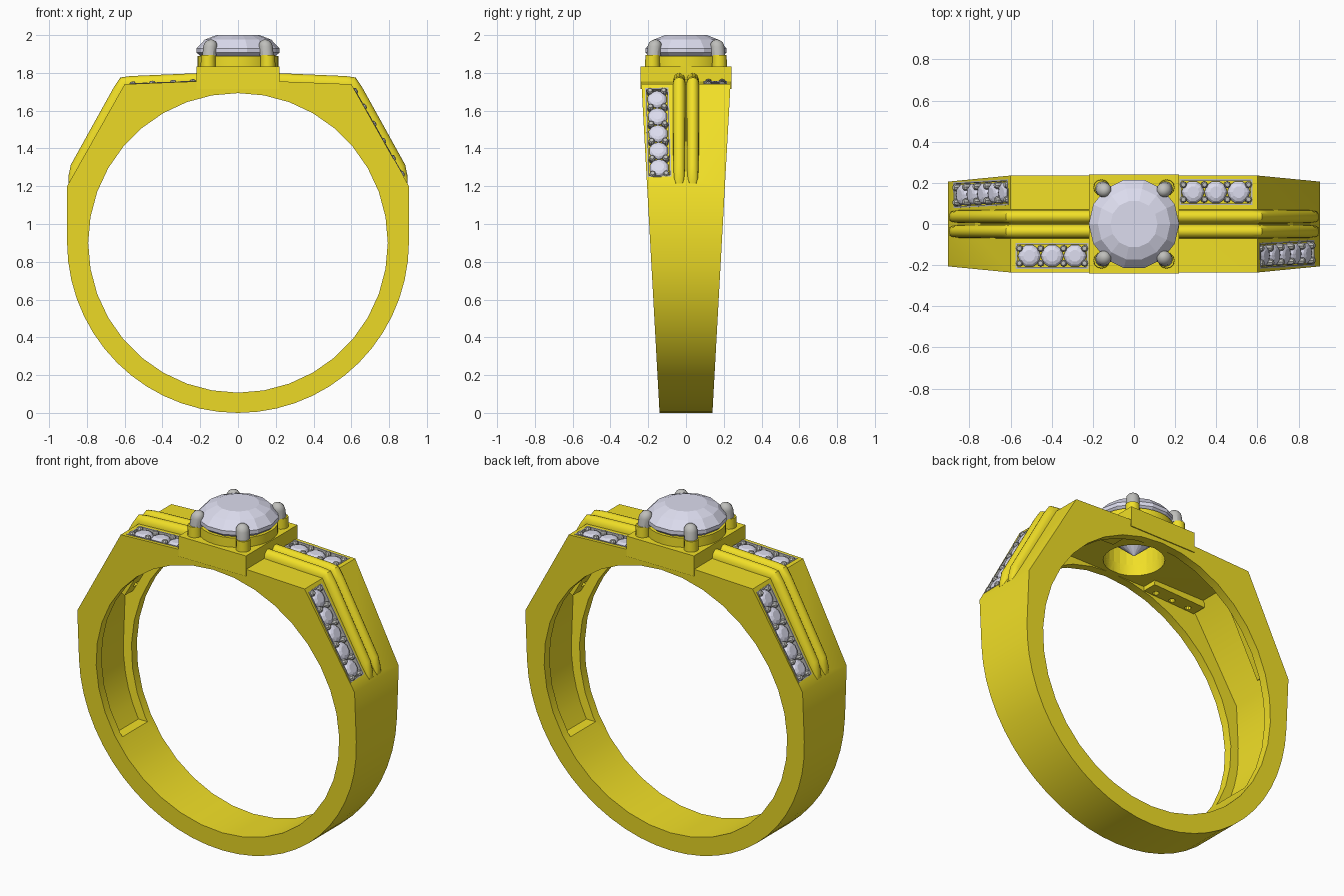
import bpy, bmesh, math
from mathutils import Matrix, Vector

if "Cube" in bpy.data.objects:
    bpy.data.objects.remove(bpy.data.objects["Cube"])

def material(name, rgb):
    m = bpy.data.materials.new(name)
    m.diffuse_color = (*rgb, 1)
    m.use_nodes = True
    m.node_tree.nodes["Principled BSDF"].inputs["Base Color"].default_value = m.diffuse_color
    return m

GOLD = material("gold", (0.88, 0.74, 0.02))
STONE = material("stone", (0.72, 0.72, 0.86))
METAL = material("white_metal", (0.52, 0.52, 0.50))

def finish(name, bm, mat, smooth=False):
    bmesh.ops.remove_doubles(bm, verts=bm.verts, dist=1e-5)
    bmesh.ops.recalc_face_normals(bm, faces=bm.faces)
    me = bpy.data.meshes.new(name)
    bm.to_mesh(me)
    bm.free()
    me.materials.append(mat)
    ob = bpy.data.objects.new(name, me)
    bpy.context.collection.objects.link(ob)
    if smooth:
        smooth_edges(ob)
    return ob

def activate(ob):
    bpy.ops.object.select_all(action='DESELECT')
    ob.select_set(True)
    bpy.context.view_layer.objects.active = ob

def smooth_edges(ob):
    activate(ob)
    bpy.ops.object.shade_smooth_by_angle(angle=math.radians(30))

def grid_faces(bm, rows, close=True):
    for a, b in zip(rows, rows[1:]):
        n = len(a)
        for i in range(n if close else n - 1):
            bm.faces.new((a[i], a[(i + 1) % n], b[(i + 1) % n], b[i]))

def lathe(name, prof, n, mat, mx=Matrix(), smooth=False):
    bm = bmesh.new()
    rows = [[bm.verts.new(mx @ Vector((r * math.cos(2 * math.pi * i / n),
                                       r * math.sin(2 * math.pi * i / n), z)))
             for i in range(n)] for r, z in prof]
    grid_faces(bm, rows)
    bmesh.ops.dissolve_degenerate(bm, edges=bm.edges, dist=1e-6)
    return finish(name, bm, mat, smooth)

def prism(name, pts, width, mat=GOLD):
    """Extrude an x-z outline to y = +-width(z)."""
    bm = bmesh.new()
    a = [bm.verts.new((x, -width(z), z)) for x, z in pts]
    b = [bm.verts.new((x, width(z), z)) for x, z in pts]
    grid_faces(bm, [a, b])
    bm.faces.new(a)
    bm.faces.new(b[::-1])
    return finish(name, bm, mat)

def box(name, lo, hi, mat, mx=Matrix()):
    bm = bmesh.new()
    lo, hi = Vector(lo), Vector(hi)
    bmesh.ops.create_cube(bm, size=1, matrix=mx @ Matrix.Translation((lo + hi) / 2)
                          @ Matrix.Diagonal((*(hi - lo), 1)))
    return finish(name, bm, mat)

def cut(ob, cutter):
    mod = ob.modifiers.new("cut", 'BOOLEAN')
    mod.operation, mod.solver, mod.object = 'DIFFERENCE', 'EXACT', cutter
    activate(ob)
    bpy.ops.object.modifier_apply(modifier=mod.name)

def discard(ob):
    bpy.data.objects.remove(ob, do_unlink=True)

def arc(cz, r, a0, a1, n):
    return [(r * math.cos(math.radians(a0 + (a1 - a0) * i / n)),
             cz + r * math.sin(math.radians(a0 + (a1 - a0) * i / n))) for i in range(n + 1)]

def half_width(z):
    return 0.14 + 0.055 * z

# shank: tapered outline with bore and hollowed inside
right = arc(0.905, 0.905, -90, 0, 14) + [(0.905, 1.2), (0.6, 1.74), (0.22, 1.755)]
shank = prism("shank", right + [(-x, z) for x, z in right[:0:-1]], half_width)
bore = prism("bore_cutter", arc(0.9, 0.793, 0, 360, 36)[:-1], lambda z: 0.5)
hollow = arc(0.905, 0.845, -30, 0, 5) + [(0.845, 1.17), (0.56, 1.69)]
cavity = prism("cavity_cutter", hollow + [(-x, z) for x, z in hollow[::-1]],
               lambda z: half_width(z) - 0.05)
hole = lathe("hole_cutter", [(0, 1.5), (0.165, 1.5), (0.165, 1.95), (0, 1.95)], 28, GOLD)
for c in (bore, cavity, hole):
    cut(shank, c)

# seat block under the centre stone
seat = box("seat", (-0.22, -0.24, 1.715), (0.22, 0.24, 1.835), GOLD)
cut(seat, hole)
for c in (bore, cavity, hole):
    discard(c)
lathe("collar", [(0.165, 1.83), (0.215, 1.83), (0.215, 1.89), (0.185, 1.89), (0.165, 1.83)],
      32, GOLD, smooth=True)

# faceted stones: unit profile with girdle radius 1 and table at 0
CUT = [(0, 0), (0.52, 0), (0.8, -0.11), (1, -0.32), (1, -0.42), (0.5, -0.86), (0, -1.3)]
def stone(name, mx, r, n):
    lathe(name, [(a * r, b * r) for a, b in CUT], n, STONE, mx)

stone("centre_stone", Matrix.Translation((0, 0, 2.0)), 0.22, 14)

# claws: gold posts with rounded pale tips leaning over the stone
for sx in (-1, 1):
    for sy in (-1, 1):
        base = Matrix.Translation((sx * 0.158, sy * 0.177, 1.83))
        lathe("claw_post", [(0, 0), (0.04, 0), (0.038, 0.065), (0, 0.065)], 12, GOLD, base, True)
        lean = Matrix.Identity(4)
        lean[0][2], lean[1][2] = -0.10 * sx, -0.10 * sy
        tip = [(0, 0.06), (0.037, 0.06), (0.037, 0.11)]
        tip += [(0.037 * math.cos(t), 0.11 + 0.037 * math.sin(t)) for t in (0.4, 0.8, 1.2)] + [(0, 0.147)]
        lathe("claw_tip", tip, 12, METAL, base @ lean, True)

# side trays of small stones, repeated by half a turn about z
def tray(start, end, normal, count, turn):
    s, e, nz = Vector(start), Vector(end), Vector(normal)
    ax = (e - s).normalized()
    ay = nz.cross(ax).normalized()
    az = ax.cross(ay)
    mx = Matrix((ax, ay, az)).transposed().to_4x4()
    mx.translation = s
    mx = turn @ mx
    L, w = (e - s).length, 0.063
    recess = box("recess_cutter", (0, -w, -0.03), (L, w, 0.05), GOLD, mx)
    cut(shank, recess)
    discard(recess)
    # backing bar with drilled holes, visible inside the ring
    back = box("tray_back", (0.003, -w, -0.092), (L - 0.003, w, -0.028), GOLD, mx)
    pitch = (L - 0.02) / count
    spots = [0.01 + pitch * (i + 0.5) for i in range(count)]
    for x in spots:
        drill = lathe("drill_cutter", [(0, -0.12), (0.018, -0.12), (0.018, 0), (0, 0)], 10, GOLD,
                      mx @ Matrix.Translation((x, 0, 0)))
        cut(back, drill)
        discard(drill)
    # pale rim
    t = 0.008
    for lo, hi in (((0, -w, -0.03), (L, t - w, 0.002)), ((0, w - t, -0.03), (L, w, 0.002)),
                   ((0, -w, -0.03), (t, w, 0.002)), ((L - t, -w, -0.03), (L, w, 0.002))):
        box("tray_rim", lo, hi, METAL, mx)
    for x in spots:
        stone("small_stone", mx @ Matrix.Translation((x, 0, 0.004)), pitch * 0.5, 10)
    for i in range(count + 1):
        x = min(max(0.01 + pitch * i, 0.018), L - 0.018)
        for y in (-0.036, 0.036):
            lathe("bead", [(0, -0.03), (0.017, -0.03), (0.017, 0.003), (0.011, 0.011), (0, 0.013)],
                  8, METAL, mx @ Matrix.Translation((x, y, 0)), True)

for turn in (Matrix(), Matrix.Rotation(math.pi, 4, 'Z')):
    tray((0.611, -0.155, 1.72), (0.877, -0.14, 1.25), (0.871, 0, 0.492), 5, turn)
    tray((0.222, 0.155, 1.755), (0.575, 0.155, 1.741), (0, 0, 1), 3, turn)
smooth_edges(shank)

# twin rounded ribs over each shoulder: x, z, normal x, normal z, height, half width
PATH = [(0.20, 1.755, 0.04, 1.0, 0.044, 0.034), (0.57, 1.741, 0.04, 1.0, 0.042, 0.034),
        (0.60, 1.738, 0.53, 0.85, 0.044, 0.034), (0.62, 1.705, 0.87, 0.49, 0.042, 0.034),
        (0.852, 1.295, 0.87, 0.49, 0.038, 0.031), (0.883, 1.24, 0.87, 0.49, 0.018, 0.026),
        (0.897, 1.215, 0.87, 0.49, 0.0, 0.018)]
for s in (-1, 1):
    for yc in (-0.036, 0.036):
        bm = bmesh.new()
        rows = []
        for x, z, nx, nz, h, w in PATH:
            sec = [(w, -0.02)] + [(w * math.cos(math.pi * i / 8), h * math.sin(math.pi * i / 8))
                                  for i in range(9)] + [(-w, -0.02)]
            rows.append([bm.verts.new((s * (x + nx * u), yc + v, z + nz * u)) for v, u in sec])
        grid_faces(bm, rows)
        bm.faces.new(rows[0])
        bm.faces.new(rows[-1])
        finish("shoulder_rib", bm, GOLD, True)
